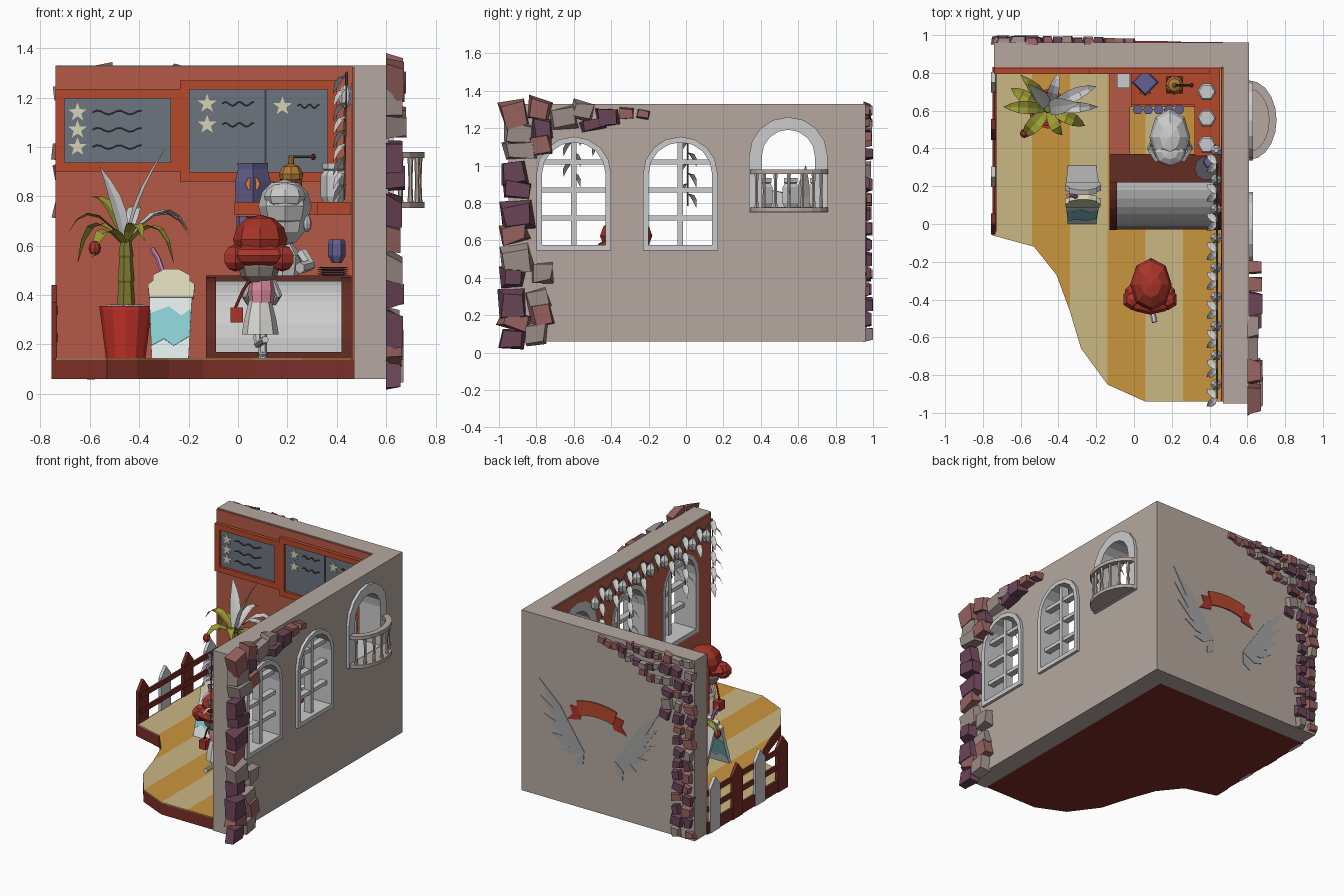
import bpy, bmesh, math, random
from mathutils import Vector as V, Matrix, Euler

if "Cube" in bpy.data.objects:
    bpy.data.objects.remove(bpy.data.objects["Cube"])
random.seed(4)
pi, sin, cos = math.pi, math.sin, math.cos
ROT = {'x': Euler((pi/2, 0, pi/2)), 'y': Euler((pi/2, 0, 0)), 'z': Euler((0, 0, 0))}
RED, DARK, STONE, ORANGE, GREEN = 'B25A48', '7A322B', 'B3A79E', 'B54A30', '9A9A38'
CREAM, TEAL, BROWN, PURPLE, MAROON = 'D6D3B4', '86C9CE', '643029', '66608F', 'A8382E'

def mat(h):
    m = bpy.data.materials.get(h) or bpy.data.materials.new(h)
    m.diffuse_color = [(int(h[i:i+2], 16) / 255) ** 2.2 for i in (0, 2, 4)] + [1]
    m.use_nodes = True
    m.node_tree.nodes["Principled BSDF"].inputs["Base Color"].default_value = m.diffuse_color
    return m

def add(name, me, *cols):
    ob = bpy.data.objects.new(name, me)
    bpy.context.collection.objects.link(ob)
    for c in cols:
        if c: me.materials.append(mat(c))
    return ob

def finish(name, bm, *cols):
    bmesh.ops.recalc_face_normals(bm, faces=bm.faces)
    me = bpy.data.meshes.new(name)
    bm.to_mesh(me); bm.free()
    return add(name, me, *cols)

def box(name, lo, hi, col=None):
    bm = bmesh.new()
    bmesh.ops.create_cube(bm, size=1)
    for v in bm.verts:
        v.co = [lo[i] + (v.co[i] + .5) * (hi[i] - lo[i]) for i in range(3)]
    return finish(name, bm, col)

def blob(name, c, r, col=None, seg=8, rings=6):
    bm = bmesh.new()
    bmesh.ops.create_uvsphere(bm, u_segments=seg, v_segments=rings, radius=1)
    for v in bm.verts:
        v.co = [c[i] + v.co[i] * r[i] for i in range(3)]
    return finish(name, bm, col)

def lathe(name, c, prof, col=None, n=8, sx=1):
    bm = bmesh.new()
    rows = [[bm.verts.new((c[0] + sx*r*cos(2*pi*i/n), c[1] + r*sin(2*pi*i/n), z)) for i in range(n)] for r, z in prof]
    for a, b in zip(rows, rows[1:]):
        for i in range(n):
            bm.faces.new((a[i], a[(i+1) % n], b[(i+1) % n], b[i]))
    bm.faces.new(rows[0]); bm.faces.new(rows[-1])
    return finish(name, bm, col)

def from_curve(name, cu, col, M=Matrix()):
    tmp = bpy.data.objects.new('tmp', cu)
    bpy.context.collection.objects.link(tmp)
    me = bpy.data.meshes.new_from_object(tmp.evaluated_get(bpy.context.evaluated_depsgraph_get()))
    bpy.data.objects.remove(tmp)
    me.materials.clear(); me.transform(M)
    for p in me.polygons: p.use_smooth = False
    return add(name, me, col)

def splines(cu, loops, cyclic):
    for L in loops:
        s = cu.splines.new('POLY')
        s.points.add(len(L) - 1)
        for p, q in zip(s.points, L): p.co = (*q, 0, 1)[:4] if len(q) == 2 else (*q, 1)
        s.use_cyclic_u = cyclic

def plate(name, loops, axis, pos, thick, col=None):
    cu = bpy.data.curves.new(name, 'CURVE')
    cu.dimensions, cu.fill_mode, cu.extrude = '2D', 'BOTH', thick / 2
    splines(cu, loops, True)
    off = V([pos if a == axis else 0 for a in 'xyz'])
    return from_curve(name, cu, col, Matrix.Translation(off) @ ROT[axis].to_matrix().to_4x4())

def tube(name, pts, r, col=None):
    cu = bpy.data.curves.new(name, 'CURVE')
    cu.dimensions, cu.bevel_depth, cu.bevel_resolution, cu.use_fill_caps = '3D', r, 1, True
    splines(cu, [pts], False)
    return from_curve(name, cu, col)

def rect(a, b, c, d): return [(a, b), (c, b), (c, d), (a, d)]
def arch(c, hw, z0, z1, n=8):
    return [(c-hw, z0), (c+hw, z0)] + [(c + hw*cos(pi*i/n), z1-hw + hw*sin(pi*i/n)) for i in range(n+1)]

def leaf(bm, a, c, b, w, mi=0, n=5):
    a, c, b = V(a), V(c), V(b)
    d = b - a
    side = V((-d.y, d.x, 0)).normalized()
    rows = []
    for i in range(n + 1):
        t = i / n
        p, k = a*(1-t)**2 + c*2*t*(1-t) + b*t*t, w * sin(pi*(.12 + .87*t))
        rows.append([bm.verts.new(p + side*k*s - V((0, 0, .3*k*(s == 0)))) for s in (-1, 0, 1)])
    for p, q in zip(rows, rows[1:]):
        for j in (0, 1):
            bm.faces.new((p[j], p[j+1], q[j+1], q[j])).material_index = mi

def stones(name, axis, d0, d1, items):
    bm = bmesh.new()
    for u, v, w, h in items:
        a, mi, top = random.uniform(-.25, .25), random.randrange(3), random.uniform(.6, 1)
        vs = bmesh.ops.create_cube(bm, size=1)['verts']
        for q in vs:
            out = q.co.z > 0
            k = .8 if out else 1
            x = q.co.x*w*k + random.uniform(-.1, .1)*w
            y = q.co.y*h*k + random.uniform(-.1, .1)*h
            d = d0 + (d1 - d0)*top if out else d0
            x, y = u + x*cos(a) - y*sin(a), max(0, v + x*sin(a) + y*cos(a))
            q.co = (d, x, y) if axis == 'x' else (x, d, y)
        for f in {f for q in vs for f in q.link_faces}: f.material_index = mi
    return finish(name, bm, '6B4658', '94625F', '9A8B87')

# floor base with stripes
edge = [(-.75, .83), (-.75, -.06), (-.53, -.12), (-.41, -.27), (-.34, -.46), (-.28, -.66), (-.14, -.85), (.06, -.94), (.47, -.94), (.47, .83)]
plate('floor_base', [edge], 'z', .10, .08, DARK)
def edge_y(x):
    for (x0, y0), (x1, y1) in zip(edge[1:8], edge[2:9]):
        if x0 <= x <= x1: return y0 + (y1-y0)*(x-x0)/(x1-x0)
    return -.06
for i in range(6):
    x0, x1 = -.74 + .2*i, -.54 + .2*i
    xs = [x0] + [p[0] for p in edge[2:8] if x0 < p[0] < x1] + [x1]
    plate('floor_stripe', [[(x, edge_y(x)) for x in xs] + [(x1, .82), (x0, .82)]], 'z', .143, .006, 'C99540' if i % 2 else 'C9B683')

# walls with window openings
wins = [(-.6, .2, .545, 1.155), (-.03, .2, .545, 1.155), (.547, .21, .75, 1.26)]
holes = [arch(c, h-.01, a+.01, b-.01) for c, h, a, b in wins]
box('back_wall', (-.74, .83, .06), (.61, .96, 1.33), STONE)
plate('side_wall', [rect(-.95, .06, .83, 1.33)] + holes, 'x', .54, .14, STONE)
box('back_wall_lining', (-.74, .82, .14), (.465, .831, 1.325), RED)
plate('side_wall_lining', [rect(-.94, .14, .82, 1.32)] + holes, 'x', .466, .008, RED)
for c, h, a, b in wins:
    t = .03 if h < .205 else .068
    plate('window_frame', [arch(c, h, a, b), arch(c, h-t, a + min(t, .03), b-t)], 'x', .545, .17)
    if t == .03:
        box('mullion', (.545, c-.015, a+.01), (.6, c+.015, b-.01))
        for z in (.72, .87, 1.02):
            box('glazing_bar', (.55, c-.18, z-.013), (.595, c+.18, z+.013))

# balcony
def bow(rx, ry, n=10):
    return [(.61 + rx*sin(pi*i/n), .55 - ry*cos(pi*i/n)) for i in range(n+1)]
plate('balcony_floor', [bow(.145, .21)], 'z', .765, .025, STONE)
plate('balcony_rail', [bow(.145, .21) + bow(.105, .165)[::-1]], 'z', .967, .025, STONE)
for x, y in bow(.125, .187, 8):
    lathe('baluster', (x, y), [(.012, .77), (.008, .86), (.012, .96)], STONE, 6)

# corner stones on both outer walls
L = []
z = .07
while z < 1.32:
    h = random.uniform(.09, .17)
    L += [(-.91 + random.uniform(-.02, .02), z, random.uniform(.12, .17), h)]
    if z < .4 or z > 1: L += [(-.78 + random.uniform(-.03, .02), z + .03, .12, .11)]
    z += h * .92
L += [(-.66, 1.25, .15, .12), (-.55, 1.29, .13, .1), (-.5, 1.22, .13, .06), (-.42, 1.26, .12, .09), (-.32, 1.28, .08, .06), (-.23, 1.275, .07, .05)]
stones('side_stones', 'x', .6, .685, L)
L = []
for i in range(16):
    for j in range(2 if i < 10 else 3):
        L.append((-.70 + .085*j + random.uniform(-.015, .015), .1 + .08*i, random.uniform(.05, .09), random.uniform(.05, .08)))
for i in range(9):
    for j in range(1 + (8-i)//3):
        L.append((-.46 + .055*i, 1.29 - .075*j + random.uniform(-.02, .02), .055, .05))
stones('back_stones', 'y', .95, 1.0, L)

# wing mural and ribbon on the back
for s in (1, -1):
    for tx, tz in ((.47, .89), (.46, .77), (.43, .65), (.37, .53), (.29, .43), (.18, .34)):
        a, b = V((.12, .46)), V((tx, tz))
        n = V((a.y-b.y, b.x-a.x)).normalized() * .032
        m = a.lerp(b, .6)
        plate('mural_feather', [[(s*p.x, p.y) for p in (a, m-n, b, m+n)]], 'y', .961, .006, 'A3A3A3')
arc = lambda r: [(.02 + r*sin(t*.1), .3 + r*cos(t*.1)) for t in range(-3, 4)]
plate('mural_ribbon', [arc(.53) + arc(.43)[::-1]], 'y', .963, .01, ORANGE)
for s in (1, -1):
    plate('ribbon_tail', [[(.02+s*x, z) for x, z in ((.12, .78), (.21, .76), (.19, .71), (.23, .66), (.13, .68))]], 'y', .962, .006, MAROON)

# picket fence
for i in range(4):
    y = .25*i
    plate('fence_picket', [[(y-.055, .06), (y+.055, .06), (y+.055, .37), (y, .44), (y-.055, .37)]], 'x', -.745, .022, None if i % 2 else DARK)
for z in (.21, .32):
    box('fence_rail', (-.742, -.04, z), (-.728, .83, z+.035), DARK)

# chalkboards with stars and scribbles
def board(x0, z0, x1, z1):
    plate('board_frame', [rect(x0, z0, x1, z1), rect(x0+.038, z0+.038, x1-.038, z1-.038)], 'y', .81, .03, ORANGE)
    box('board_slate', (x0+.03, .812, z0+.03), (x1-.03, .822, z1-.03), '6C747E')
board(-.74, .9, -.235, 1.235); board(-.235, .86, .4, 1.27)
box('slate_seam', (.107, .806, .9), (.115, .815, 1.23), '40404A')
for x, z, w in ((-.65, 1.14, .2), (-.65, 1.07, .2), (-.65, 1.0, .2), (-.125, 1.175, .13), (-.125, 1.09, .13), (.18, 1.165, .09)):
    plate('star', [[(x + (.016 if k % 2 else .04)*sin(k*pi/5), z + (.016 if k % 2 else .04)*cos(k*pi/5)) for k in range(10)]], 'y', .809, .006, CREAM)
    tube('chalk_line', [(x + .06 + w*k/12, .81, z + .008*sin(k*1.2)) for k in range(13)], .005, '40404A')

# serving counter with curved display case
def quarter(k): return [(.23, .15)] + [(.23 - (.25+k)*cos(pi/2*i/8), .17 + (.29+k)*sin(pi/2*i/8)) for i in range(9)]
plate('display_case', [quarter(0)], 'x', .165, .52)
for x in (-.11, .44): plate('counter_side', [quarter(.012)], 'x', x, .04, BROWN)
box('counter_plinth', (-.13, -.03, .14), (.46, .23, .17), BROWN)
box('counter_back', (-.13, .22, .14), (.46, .37, .48), BROWN)
box('rear_counter', (-.13, .62, .14), (.455, .82, .4), RED)
box('side_counter', (-.13, .37, .14), (-.02, .62, .4), RED)
box('counter_tin', (-.09, .72, .4), (-.02, .8, .46))
box('back_shelf', (-.015, .63, .725), (.455, .82, .778), ORANGE)
box('side_shelf', (.32, .36, .725), (.455, .63, .778), ORANGE)

# shelf goods
for y in (.42, .56, .7):
    lathe('glass_jar', (.385, y), [(.04, .778), (.05, .80), (.05, .885), (.036, .905), (.042, .91), (.042, .935)], None, 6)
lathe('bean_bag', (.06, .75), [(.07, .778), (.072, .86), (.06, .91), (.062, .935)], PURPLE, 4)
plate('bag_label', [[(.06 + .03*cos(k*pi/4), .85 + .03*sin(k*pi/4)) for k in range(8)]], 'y', .695, .01, 'D87B45')
box('grinder_box', (.17, .69, .778), (.26, .78, .87), BROWN)
lathe('grinder_top', (.215, .735), [(.045, .87), (.05, .89), (.035, .92), (.012, .93), (.01, .965)], 'B07A35')
tube('grinder_crank', [(.215, .735, .96), (.3, .735, .96)], .006, '40404A')
blob('crank_knob', (.305, .735, .96), (.013,)*3, BROWN, 6, 4)
for i in range(5):
    lathe('hanging_mug', (.02 + .055*i, .605), [(.018, .65), (.027, .67), (.027, .72)], PURPLE, 6)
for i in range(4):
    lathe('plate_stack', (.385, .295), [(.04, .48 + .009*i), (.065, .487 + .009*i)], '55555C', 10)
lathe('purple_mug', (.4, .33), [(.02, .53), (.036, .56), (.036, .61), (.03, .625)], PURPLE, 6)

# barista
lathe('barista_body', (.18, .46), [(.07, .15), (.085, .35), (.06, .48), (.07, .56), (.03, .62)], None, 8, 1.1)
blob('barista_head', (.19, .44, .71), (.09, .1, .11))
blob('barista_hair', (.19, .46, .76), (.108, .15, .11))
blob('barista_fringe', (.19, .38, .80), (.085, .075, .055))
for s in (1, -1):
    tube('barista_arm', [(.19+s*.07, .45, .57), (.19+s*.10, .4, .52), (.19+s*.06, .34, .51)], .024)
    blob('barista_ear', (.19+s*.09, .43, .69), (.018, .025, .035))

# customer
blob('hat_crown', (.09, -.32, .625), (.11, .14, .1), MAROON)
blob('hat_roll', (.085, -.38, .56), (.14, .1, .05), MAROON, 10)
for s in (1, -1): blob('hat_lobe', (.085+s*.095, -.4, .55), (.055, .06, .055), MAROON, 6, 5)
blob('customer_head', (.085, -.36, .515), (.085, .085, .075), '8A7F78')
lathe('shirt', (.095, -.36), [(.05, .37), (.055, .42), (.05, .46), (.025, .49)], 'D98AA0')
lathe('skirt', (.09, -.36), [(.075, .24), (.065, .3), (.045, .38)], 'D8D6D0', 8)
tube('standing_leg', [(.1, -.36, .26), (.1, -.36, .145)], .017)
blob('shoe', (.1, -.345, .16), (.02, .04, .016))
tube('raised_leg', [(.075, -.36, .26), (.08, -.39, .2), (.11, -.52, .22)], .015)
for s in (1, -1): tube('customer_arm', [(.095+s*.045, -.36, .46), (.095+s*.07, -.35, .4), (.095+s*.05, -.3, .37)], .014)
box('handbag', (-.03, -.39, .29), (.02, -.33, .35), MAROON)
tube('bag_strap', [(-.01, -.36, .35), (.02, -.38, .42), (.06, -.4, .48)], .006, MAROON)

# shake-shaped standing sign
cup = [(-.35, -.385), (-.2, -.385), (-.185, -.1), (-.36, -.1)]
foam = [(-.3, 0), (-.345, -.025), (-.345, -.05), (-.365, -.065), (-.36, -.12), (-.18, -.12), (-.175, -.065), (-.195, -.05), (-.195, -.025), (-.24, 0)]
wave = [(-.352, -.33), (-.3, -.3), (-.26, -.33), (-.198, -.29), (-.19, -.17), (-.23, -.2), (-.28, -.16), (-.356, -.19)]
for s, parts in ((-1, ((cup, .02, 'DCE5E4'), (foam, .03, CREAM), (wave, .026, TEAL))), (1, ((cup, .02, None), (foam, .03, None)))):
    for loop, t, col in parts:
        ob = plate('sign_panel', [loop], 'y', 0, t, col)
        ob.rotation_euler.x, ob.location = s*.36, (0, .155+s*.012, .5)
tube('sign_straw', [(-.29, .14, .45), (-.325, .15, .55), (-.35, .15, .59)], .011, 'D58ACB')

# potted plant
lathe('plant_pot', (-.455, .61), [(.08, .145), (.105, .34), (.105, .355), (.09, .355), (.088, .34)], 'C0352C', 12)
for k in range(9):
    blob('pebble', (-.455 + .062*cos(k*.7), .61 + .062*sin(k*.7), .35), (.025, .022, .015), None, 6, 4)
lathe('plant_trunk', (-.455, .61), [(.04, .34), (.032, .45), (.036, .46), (.028, .55), (.032, .56), (.02, .64)], '7D7A35', 7)
bm = bmesh.new()
for tip, c, w, m in (((-.69, .62, .65), (-.6, .62, .84), .035, 0), ((-.65, .72, .53), (-.6, .68, .82), .035, 0),
        ((-.59, .46, .55), (-.55, .5, .76), .04, 0), ((-.26, .52, .53), (-.31, .55, .8), .035, 0),
        ((-.19, .62, .63), (-.3, .62, .86), .03, 1), ((-.2, .73, .66), (-.3, .7, .86), .035, 1),
        ((-.29, .64, 1.0), (-.43, .62, .8), .045, 1), ((-.56, .74, .92), (-.47, .66, .78), .035, 1),
        ((-.6, .79, .8), (-.5, .7, .82), .035, 0), ((-.4, .8, .74), (-.42, .72, .82), .03, 1), ((-.38, .47, .62), (-.42, .5, .78), .03, 0)):
    leaf(bm, (-.455, .61, .6), c, tip, w, m)
finish('plant_leaves', bm, GREEN, 'CFCFCF')
blob('ladybird', (-.58, .48, .59), (.025, .025, .03), MAROON)

# hanging garland with lamps and leaf strands
ys = [-.92 + .155*i for i in range(9)]
tube('garland_string', [(.44, -.92 + 1.24*k/48, 1.3 - .05*abs(sin(pi*k/6))) for k in range(49)], .006, '7C7770')
bm = bmesh.new()
for i, y in enumerate(ys):
    lathe('garland_lamp', (.435, y + .07), [(.012, 1.25), (.03, 1.22), (.026, 1.18), (.012, 1.16)], None, 6)
    n = (9, 3, 7, 4, 2, 3, 9, 3, 5)[i]
    tube('strand_stem', [(.44, y, 1.3), (.43, y, 1.28 - .055*n)], .004, '7C7770')
    for k in range(n):
        s, z = (-1)**k, 1.29 - .055*k
        leaf(bm, (.435, y, z), (.41, y+s*.035, z), (.385, y+s*.045, z-.075), .02, 0, 3)
finish('garland_leaves', bm)
